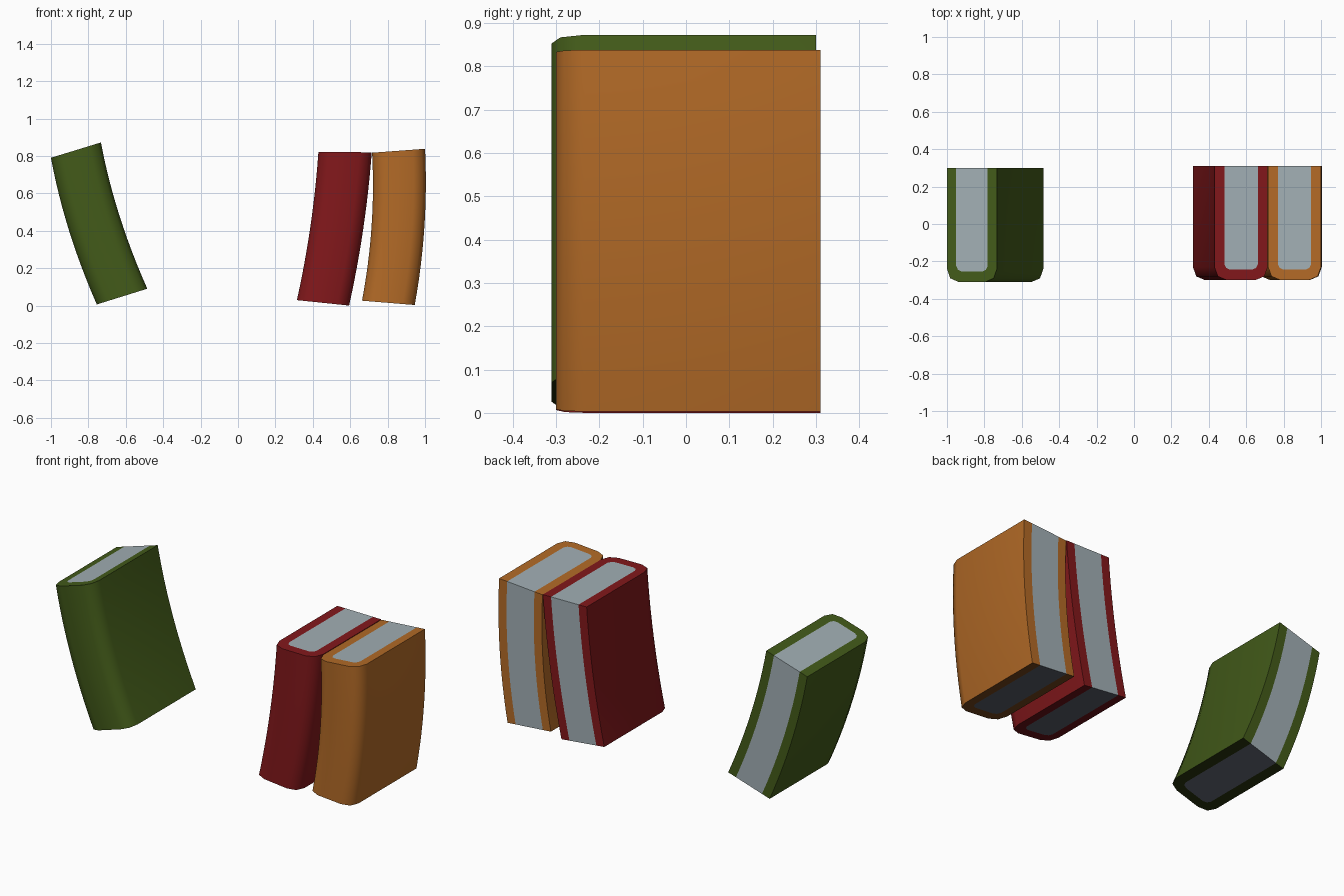
import bpy, bmesh, math
from mathutils import Vector

if "Cube" in bpy.data.objects:
    bpy.data.objects.remove(bpy.data.objects["Cube"])


def material(name, rgb):
    m = bpy.data.materials.new(name)
    m.diffuse_color = (*rgb, 1)
    m.use_nodes = True
    m.node_tree.nodes["Principled BSDF"].inputs["Base Color"].default_value = m.diffuse_color
    return m


PAGES = material("page grey", (0.36, 0.43, 0.46))
PAGES_UNDER = material("dark page grey", (0.09, 0.10, 0.13))
GREEN = material("cover green", (0.056, 0.105, 0.010))
RED = material("cover red", (0.225, 0.009, 0.011))
ORANGE = material("cover orange", (0.45, 0.145, 0.020))
GREEN_UNDER = material("dark green", (0.015, 0.024, 0.003))
RED_UNDER = material("dark red", (0.13, 0.005, 0.007))
ORANGE_UNDER = material("dark orange", (0.16, 0.055, 0.011))

# Half cross-section: back edge, then rounded spine corner (across, distance from front)
DEPTH = 0.61
WIDTH = 0.28
COVER = 0.052
OUTER = [(0, DEPTH), (0, 0.07), (0.018, 0.02), (0.065, 0)]
INNER = [(COVER, DEPTH), (COVER, 0.085), (COVER + 0.010, 0.065), (COVER + 0.03, 0.056)]


def full(half):
    return half + [(WIDTH - a, d) for a, d in reversed(half)]


def book(name, bl, br, tl, tr, bulge, front, cover, under, levels=12):
    """Lofted bent book; corners are (x, z) of the spine seen from the front."""
    bl, br, tl, tr = map(Vector, (bl, br, tl, tr))
    bm = bmesh.new()

    def vert(p, t):
        u = p[0] / WIDTH
        q = bl.lerp(br, u).lerp(tl.lerp(tr, u), t)
        return bm.verts.new((q.x + bulge * 4 * t * (1 - t), front + p[1], q.y))

    def face(vs, mat=0):
        f = bm.faces.new(vs)
        f.material_index = mat

    outer, inner = full(OUTER), full(INNER)
    last = len(outer) - 1
    rings = []
    for i in range(levels + 1):
        t = i / levels
        ring = [vert(p, t) for p in outer]
        if i in (0, levels):
            # end cap: cover border with the page block inset, darker underneath
            dark = 2 if i == 0 else 0
            ins = [vert(p, t) for p in inner]
            for k in range(last):
                face([ring[k], ring[k + 1], ins[k + 1], ins[k]], dark)
            face(ins, 1 + dark)
            back = [ins[-1], ins[0]]
        else:
            back = [vert(inner[-1], t), vert(inner[0], t)]
        rings.append(ring + back)

    # cover sides, spine and back edge with the page strip
    n = len(rings[0])
    for a, b in zip(rings, rings[1:]):
        for k in range(n):
            j = (k + 1) % n
            face([a[k], a[j], b[j], b[k]], 1 if k == last + 1 else 0)
    bmesh.ops.recalc_face_normals(bm, faces=bm.faces)

    me = bpy.data.meshes.new(name)
    bm.to_mesh(me)
    bm.free()
    for m in (cover, PAGES, under, PAGES_UNDER):
        me.materials.append(m)
    ob = bpy.data.objects.new(name, me)
    bpy.context.collection.objects.link(ob)
    bpy.ops.object.select_all(action='DESELECT')
    ob.select_set(True)
    bpy.context.view_layer.objects.active = ob
    bpy.ops.object.shade_smooth_by_angle(angle=math.radians(60))
    return ob


# The three books
book("green_book", (-0.755, 0.006), (-0.485, 0.09), (-1.0, 0.79), (-0.733, 0.872),
     -0.025, -0.31, GREEN, GREEN_UNDER)
book("red_book", (0.315, 0.029), (0.594, 0.0), (0.43, 0.822), (0.715, 0.819),
     0.015, -0.30, RED, RED_UNDER)
book("orange_book", (0.663, 0.026), (0.945, 0.003), (0.717, 0.817), (1.0, 0.838),
     0.024, -0.30, ORANGE, ORANGE_UNDER)
